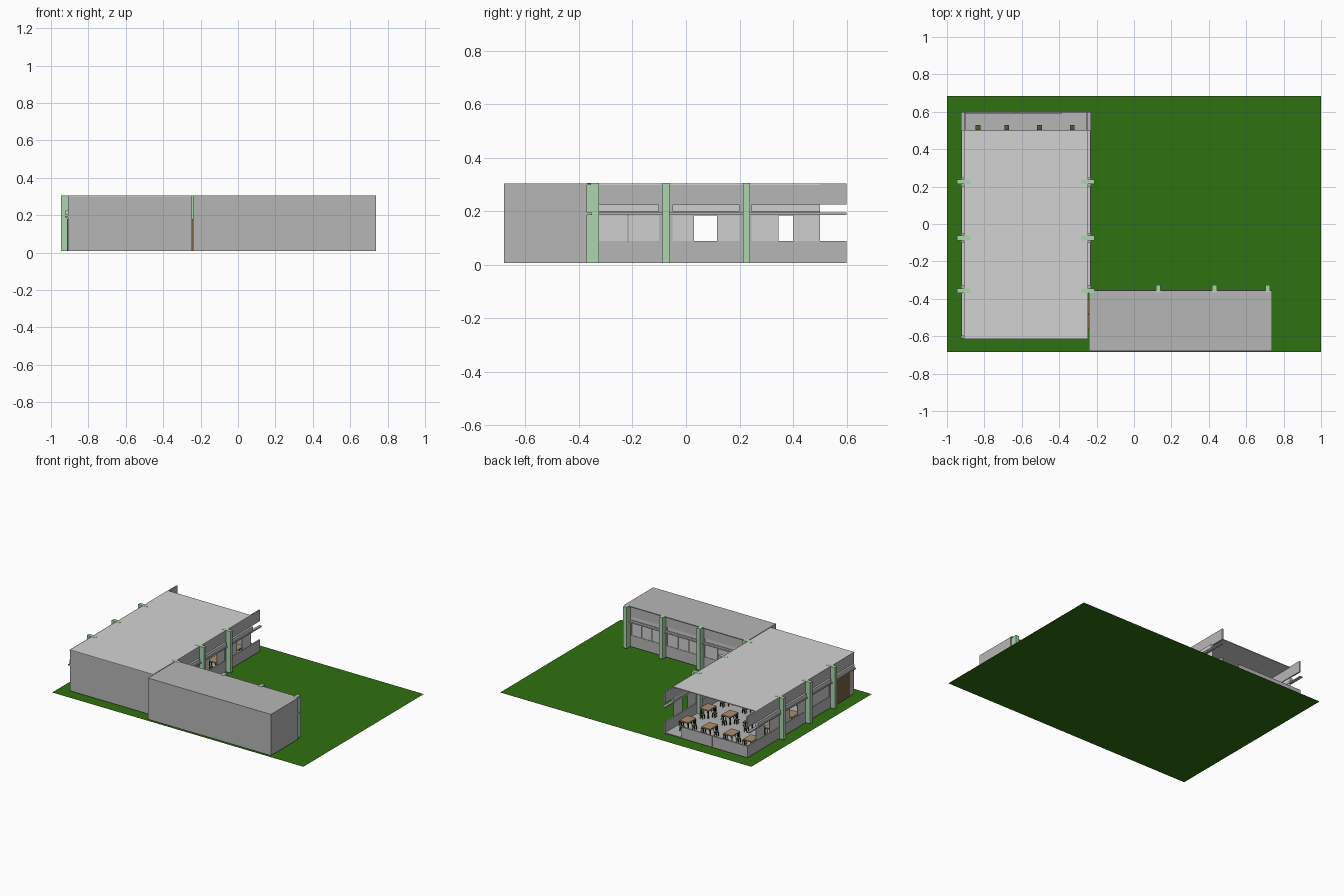
import bpy, bmesh

if "Cube" in bpy.data.objects:
    bpy.data.objects.remove(bpy.data.objects["Cube"])

def mat(name, r, g, b):
    m = bpy.data.materials.new(name)
    m.diffuse_color = (r, g, b, 1)
    m.use_nodes = True
    m.node_tree.nodes["Principled BSDF"].inputs["Base Color"].default_value = m.diffuse_color
    return m

GRASS = mat("grass green", 0.028, 0.165, 0.005)
GREY = mat("wall grey", 0.47, 0.47, 0.47)
ROOF = mat("roof light grey", 0.65, 0.65, 0.65)
PANE = mat("window grey", 0.62, 0.62, 0.62)
PILLAR = mat("pillar green", 0.42, 0.67, 0.43)
WOOD = mat("table wood", 0.40, 0.27, 0.15)
DOOR = mat("door brown", 0.20, 0.12, 0.06)
METAL = mat("dark metal", 0.02, 0.02, 0.02)
SEAT = mat("seat green", 0.06, 0.13, 0.02)


def boxes(name, material, items):
    """One object made of boxes given as (x0, x1, y0, y1, z0, z1)."""
    bm = bmesh.new()
    for x0, x1, y0, y1, z0, z1 in items:
        v = bmesh.ops.create_cube(bm, size=1)["verts"]
        bmesh.ops.scale(bm, vec=(abs(x1 - x0), abs(y1 - y0), z1 - z0), verts=v)
        bmesh.ops.translate(bm, vec=((x0 + x1) / 2, (y0 + y1) / 2, (z0 + z1) / 2), verts=v)
    me = bpy.data.meshes.new(name)
    bm.to_mesh(me)
    bm.free()
    me.materials.append(material)
    ob = bpy.data.objects.new(name, me)
    bpy.context.collection.objects.link(ob)
    return ob


B, SILL, HEAD, BAND, TOP = 0.008, 0.09, 0.185, 0.225, 0.305

# lawn: a flat sheet
bm = bmesh.new()
bmesh.ops.create_grid(bm, x_segments=1, y_segments=1, size=1)
bmesh.ops.scale(bm, vec=(1, 0.685, 1), verts=bm.verts)
lawn_mesh = bpy.data.meshes.new("lawn")
bm.to_mesh(lawn_mesh)
bm.free()
lawn_mesh.materials.append(GRASS)
bpy.context.collection.objects.link(bpy.data.objects.new("lawn", lawn_mesh))

# main hall shell
boxes("hall_floor", GREY, [(-0.905, -0.25, -0.61, 0.6, B, 0.014)])
boxes("hall_roof", ROOF, [(-0.91, -0.245, -0.615, 0.5, 0.299, TOP)])
boxes("hall_south_wall", GREY, [(-0.905, -0.25, -0.612, -0.602, B, 0.299)])
# low wall across the open end, with a doorway gap
boxes("end_low_wall", GREY, [(-0.905, -0.63, 0.59, 0.6, B, SILL),
                             (-0.628, -0.385, 0.59, 0.6, B, SILL)])

BAYS = [(-0.33, -0.10), (-0.05, 0.20), (0.245, 0.50)]
PANES = [(-0.33, -0.219), (-0.215, -0.10), (-0.05, 0.03), (0.115, 0.20),
         (0.245, 0.345), (0.40, 0.50)]
# both long sides: face = outer wall plane, s = outward direction
for side, face, s in (("west", -0.91, -1), ("east", -0.245, 1)):
    inn = face - s * 0.01

    def row(spans, z0, z1, a=inn, b=face):
        return [(min(a, b), max(a, b), y0, y1, z0, z1) for y0, y1 in spans]

    boxes(side + "_wall", GREY,
          row([(-0.612, 0.6)], B, SILL) + row([(-0.612, 0.6)], BAND, TOP)
          + row([(-0.612, -0.33), (-0.10, -0.05), (0.20, 0.245)], SILL, BAND)
          + row([(-0.33, 0.5)], HEAD, 0.2))
    boxes(side + "_ledge", GREY,
          row([(-0.612 if s < 0 else -0.345, 0.6)], 0.187, 0.196, face - s * 0.005, face + s * 0.014))
    boxes(side + "_window_panes", PANE,
          row(PANES, SILL, HEAD, face - s * 0.007, face - s * 0.003))
    boxes(side + "_upper_vents", PANE,
          row(BAYS + ([(-0.6, -0.37)] if s < 0 else []), 0.2, BAND, face - s * 0.005, face + s * 0.013))
    boxes(side + "_pillars", PILLAR,
          row([(y - 0.013, y + 0.013) for y in (-0.357, -0.075, 0.226)], B, TOP + 0.001,
              face - s * 0.035, face + s * 0.035))
    # double door
    boxes(side + "_door", DOOR,
          row([(-0.56, -0.482), (-0.478, -0.40)], B, 0.18, face, face + s * 0.004))

# side wing
Y = -0.37
boxes("wing_roof", GREY, [(-0.24, 0.738, -0.68, -0.355, 0.299, TOP)])
boxes("wing_floor", GREY, [(-0.24, 0.738, -0.68, Y, B, 0.014)])
boxes("wing_outer_walls", GREY, [(-0.24, 0.738, -0.68, -0.67, B, 0.299),
                                 (0.728, 0.738, -0.67, Y, B, 0.299),
                                 (-0.24, -0.232, -0.67, -0.56, B, 0.299)])
W_BAYS = [(-0.20, 0.11), (0.15, 0.41), (0.45, 0.695)]
boxes("wing_window_wall", GREY,
      [(-0.24, 0.738, Y - 0.01, Y, z0, z1) for z0, z1 in ((B, SILL), (HEAD, 0.2), (BAND, 0.299))]
      + [(x0, x1, Y - 0.01, Y, SILL, BAND)
         for x0, x1 in ((-0.24, -0.20), (0.11, 0.15), (0.41, 0.45), (0.695, 0.738))])
boxes("wing_ledge", GREY, [(-0.24, 0.738, Y - 0.002, -0.352, 0.187, 0.196)])
panes, vents = [], []
for x0, x1 in W_BAYS:
    w = (x1 - x0) / 3
    panes += [(x0 + i * w + 0.002, x0 + (i + 1) * w - 0.002, Y - 0.007, Y - 0.003, SILL, HEAD)
              for i in range(3)]
    vents.append((x0, x1, Y - 0.007, Y - 0.003, 0.2, BAND))
boxes("wing_window_panes", PANE, panes)
boxes("wing_upper_vents", PANE, vents)
boxes("wing_pillars", PILLAR, [(x - 0.013, x + 0.013, Y, -0.326, B, TOP + 0.001)
                               for x in (0.13, 0.43, 0.715)])

# dining tables with stools on all sides
tops, legs, seats, stool_legs = [], [], [], []
for cx in (-0.33, -0.505, -0.68, -0.85 + 0.015):
    for cy in (0.45, 0.22, -0.01, -0.24, -0.47):
        tops.append((cx - 0.035, cx + 0.035, cy - 0.045, cy + 0.045, 0.066, 0.074))
        for sx in (-1, 1):
            for sy in (-1, 1):
                x, y = cx + sx * 0.028, cy + sy * 0.037
                legs.append((x - 0.003, x + 0.003, y - 0.003, y + 0.003, 0.014, 0.066))
        for dx, dy in ((-0.052, 0), (0.052, 0), (0, -0.065), (0, 0.065)):
            x, y = cx + dx, cy + dy
            seats.append((x - 0.013, x + 0.013, y - 0.013, y + 0.013, 0.04, 0.045))
            for sx in (-1, 1):
                for sy in (-1, 1):
                    px, py = x + sx * 0.01, y + sy * 0.01
                    stool_legs.append((px - 0.0015, px + 0.0015, py - 0.0015, py + 0.0015, 0.014, 0.04))
boxes("table_tops", WOOD, tops)
boxes("table_legs", METAL, legs)
boxes("stool_seats", SEAT, seats)
boxes("stool_legs", METAL, stool_legs)
